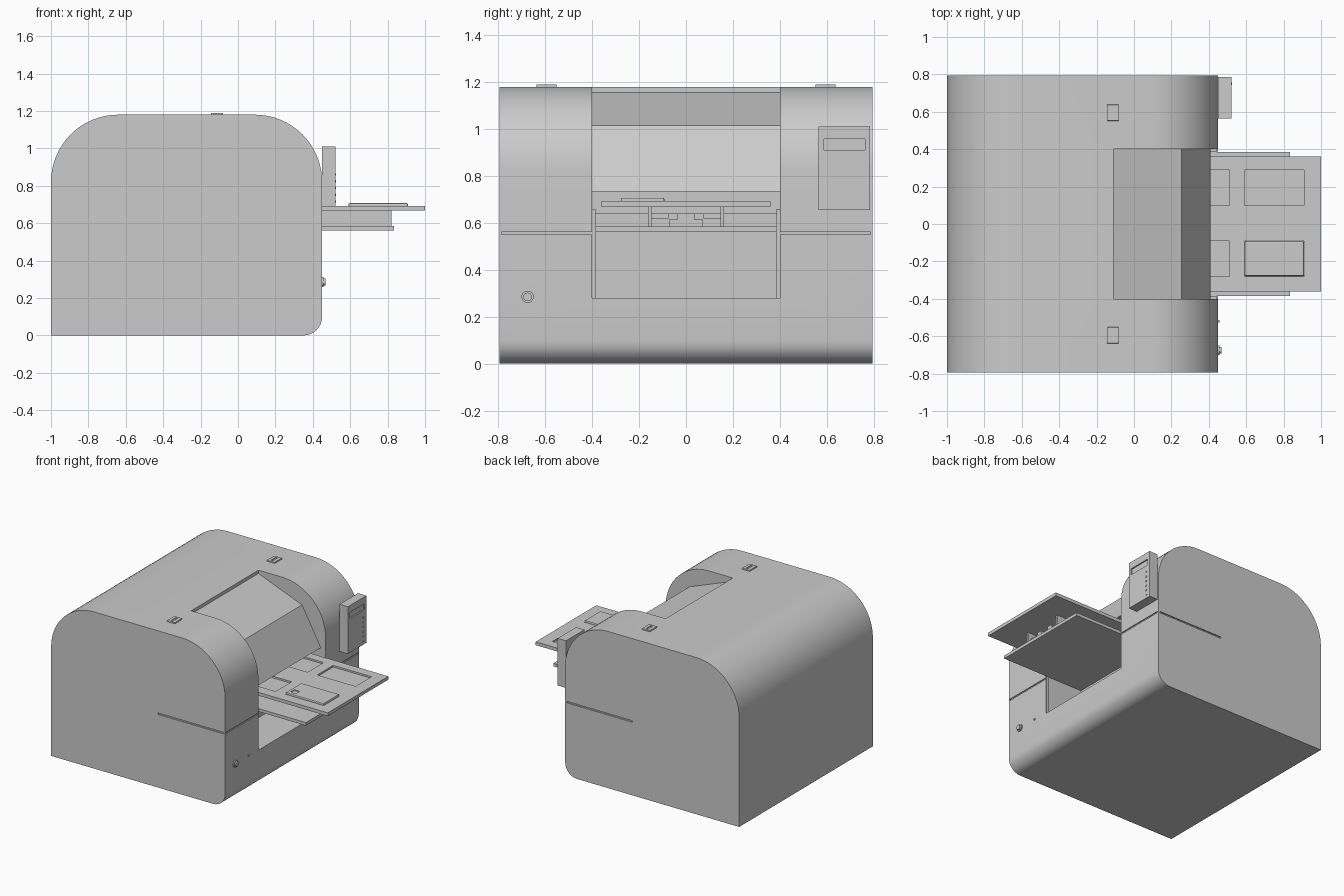
import bpy, bmesh
from math import cos, sin, pi, radians

if "Cube" in bpy.data.objects:
    bpy.data.objects.remove(bpy.data.objects["Cube"])


def make(name, bm, bevel=0.0):
    bmesh.ops.recalc_face_normals(bm, faces=bm.faces)
    if bevel:
        bmesh.ops.bevel(bm, geom=bm.edges[:], offset=bevel, segments=2,
                        profile=0.5, affect='EDGES')
    me = bpy.data.meshes.new(name)
    bm.to_mesh(me)
    bm.free()
    ob = bpy.data.objects.new(name, me)
    bpy.context.collection.objects.link(ob)
    return ob


def prism(name, pts, y0, y1):
    """Extrude an xz profile from y0 to y1."""
    bm = bmesh.new()
    a = [bm.verts.new((x, y0, z)) for x, z in pts]
    b = [bm.verts.new((x, y1, z)) for x, z in pts]
    bm.faces.new(a)
    bm.faces.new(b[::-1])
    n = len(pts)
    for i in range(n):
        bm.faces.new((a[i], b[i], b[(i + 1) % n], a[(i + 1) % n]))
    return make(name, bm)


def box(name, x0, x1, y0, y1, z0, z1, bevel=0.0):
    bm = bmesh.new()
    bmesh.ops.create_cube(bm, size=1)
    for v in bm.verts:
        v.co = ((x0 + x1) / 2 + v.co.x * (x1 - x0),
                (y0 + y1) / 2 + v.co.y * (y1 - y0),
                (z0 + z1) / 2 + v.co.z * (z1 - z0))
    return make(name, bm, bevel)


def knob(name, x0, x1, y, z, r, sides=24):
    pts = [(cos(2 * pi * i / sides) * r, sin(2 * pi * i / sides) * r) for i in range(sides)]
    ob = prism(name, pts, x0, x1)
    for v in ob.data.vertices:
        v.co = (v.co.y, y + v.co.x, z + v.co.z)
    return ob


def active(ob):
    bpy.ops.object.select_all(action='DESELECT')
    bpy.context.view_layer.objects.active = ob
    ob.select_set(True)


def cut(ob, *cutters):
    for c in cutters:
        m = ob.modifiers.new("cut", 'BOOLEAN')
        m.operation, m.solver, m.object = 'DIFFERENCE', 'EXACT', c
        active(ob)
        bpy.ops.object.modifier_apply(modifier=m.name)
        bpy.data.objects.remove(c)


def smooth(ob):
    active(ob)
    bpy.ops.object.shade_smooth_by_angle(angle=radians(30))


def arc(cx, cz, r, a0, a1, n):
    return [(cx + r * cos(radians(a0 + (a1 - a0) * i / n)),
             cz + r * sin(radians(a0 + (a1 - a0) * i / n))) for i in range(n + 1)]


# Main housing with rounded top and front lower edge
profile = ([(-1, 0)] + arc(.35, .1, .1, -90, 0, 8)
           + arc(.09, .82, .36, 0, 90, 16) + arc(-.64, .82, .36, 90, 180, 16))
body = prism("housing", profile, -.795, .795)

# Central opening, stepped at the back
cut(body, prism("opening", [(-.11, 1.3), (-.11, .74), (.15, .74), (.15, .28),
                            (.6, .28), (.6, 1.3)], -.4, .4))
# Seam grooves around both front corners
for s in (-1, 1):
    side = sorted((s * .787, s * .81))
    front = sorted((s * .39, s * .787))
    cut(body, box("side_groove", -.11, .435, *side, .55, .561),
        box("front_groove", .443, .47, *front, .55, .561))
smooth(body)

# Faceted cover over the opening
prism("front_cover", [(-.11, 1.155), (.253, 1.016), (.41, .735), (.395, .735),
                      (.243, 1.0), (-.11, 1.135)], -.4, .4)

# Upper tray with four pockets
upper = box("upper_tray", .15, 1.0, -.36, .36, .668, .693)
for y0 in (-.28, .1):
    for x0, x1 in ((.3, .51), (.59, .91)):
        cut(upper, box("pocket", x0, x1, y0, y0 + .19, .68, .75))

# Cartridge in one pocket
cartridge = box("cartridge", .592, .908, -.278, -.092, .675, .707, .006)
cut(cartridge, box("notch", .615, .66, -.255, -.21, .701, .75))

# Lower tray, dividers and stepped brackets
box("lower_tray", .15, .835, -.385, .385, .562, .585)
box("tray_back_strip", .15, .2, -.385, .385, .58, .64)
for s, side in ((-1, "left"), (1, "right")):
    box(side + "_divider", .16, .82, *sorted((s * .147, s * .162)), .58, .67)
    box(side + "_bracket", .5, .8, *sorted((s * .07, s * .147)), .58, .622)
    box(side + "_bracket_step", .5, .8, *sorted((s * .035, s * .075)), .615, .64)
    # Vertical guide rails inside the opening
    box(side + "_guide_rail", .15, .44, *sorted((s * .386, s * .4)), .28, .66)
    # Top latches
    latch = box(side + "_latch", -.145, -.08, s * .595 - .043, s * .595 + .043, 1.17, 1.19, .003)
    cut(latch, box("slit", -.12, -.105, s * .595 - .03, s * .595 + .03, 1.184, 1.2))

# Control panel with screen recess and buttons
panel = box("control_panel", .45, .52, .565, .785, .655, 1.01)
cut(panel, box("screen_recess", .51, .55, .588, .762, .91, .957))
for i in range(6):
    knob("panel_button", .515, .525, .75, .68 + i * .036, .006, 10)

# Power button and indicator
smooth(knob("power_button_ring", .44, .458, -.675, .285, .026))
smooth(knob("power_button", .45, .468, -.675, .285, .018))
smooth(knob("indicator_light", .445, .456, -.52, .285, .007, 12))
